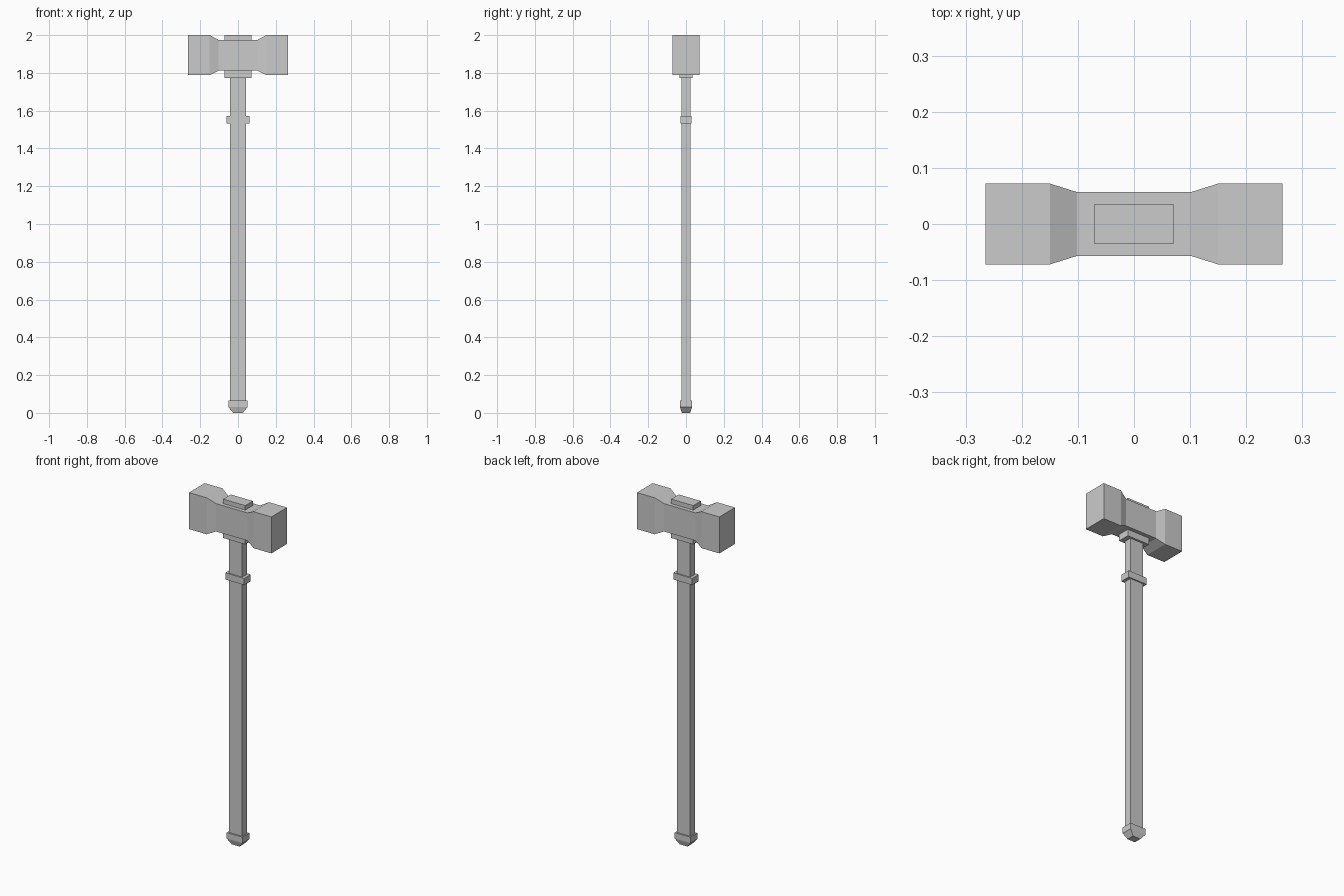
import bpy

if "Cube" in bpy.data.objects:
    bpy.data.objects.remove(bpy.data.objects["Cube"])


def loft(name, rings, caps=True):
    """Skin a list of four-cornered rings into one closed solid."""
    verts = [v for ring in rings for v in ring]
    faces = [(4 * k + i, 4 * k + (i + 1) % 4, 4 * k + 4 + (i + 1) % 4, 4 * k + 4 + i)
             for k in range(len(rings) - 1) for i in range(4)]
    last = 4 * (len(rings) - 1)
    faces += [(3, 2, 1, 0), (last, last + 1, last + 2, last + 3)]
    mesh = bpy.data.meshes.new(name)
    mesh.from_pydata(verts, [], faces)
    obj = bpy.data.objects.new(name, mesh)
    bpy.context.collection.objects.link(obj)
    return obj


def column(name, sections):
    """Stack of rectangles (half width x, half depth y, height z)."""
    return loft(name, [[(-x, -y, z), (x, -y, z), (x, y, z), (-x, y, z)]
                       for x, y, z in sections])


def bar(name, sections):
    """Row of rectangles along x (position x, half depth y, bottom z, top z)."""
    return loft(name, [[(x, -y, b), (x, y, b), (x, y, t), (x, -y, t)]
                       for x, y, b, t in sections])


# Hammer head: half profile mirrored to give two blocks and a narrow waist
half = [(0.265, 0.072, 1.788, 2.0), (0.15, 0.072, 1.788, 2.0), (0.102, 0.057, 1.812, 1.974)]
bar("hammer_head", [(-x, y, b, t) for x, y, b, t in half] + half[::-1])

# Plates where the handle passes through the head
column("top_plate", [(0.071, 0.035, 1.96), (0.071, 0.035, 2.0)])
column("lower_collar", [(0.071, 0.035, 1.774), (0.071, 0.035, 1.83)])

# Handle with its band
column("handle", [(0.043, 0.023, 0.04), (0.043, 0.023, 1.80)])
column("handle_band", [(0.061, 0.03, 1.533), (0.061, 0.03, 1.572)])

# Tapered pommel
column("pommel", [(0.025, 0.022, 0.0), (0.05, 0.032, 0.03), (0.05, 0.032, 0.065)])
